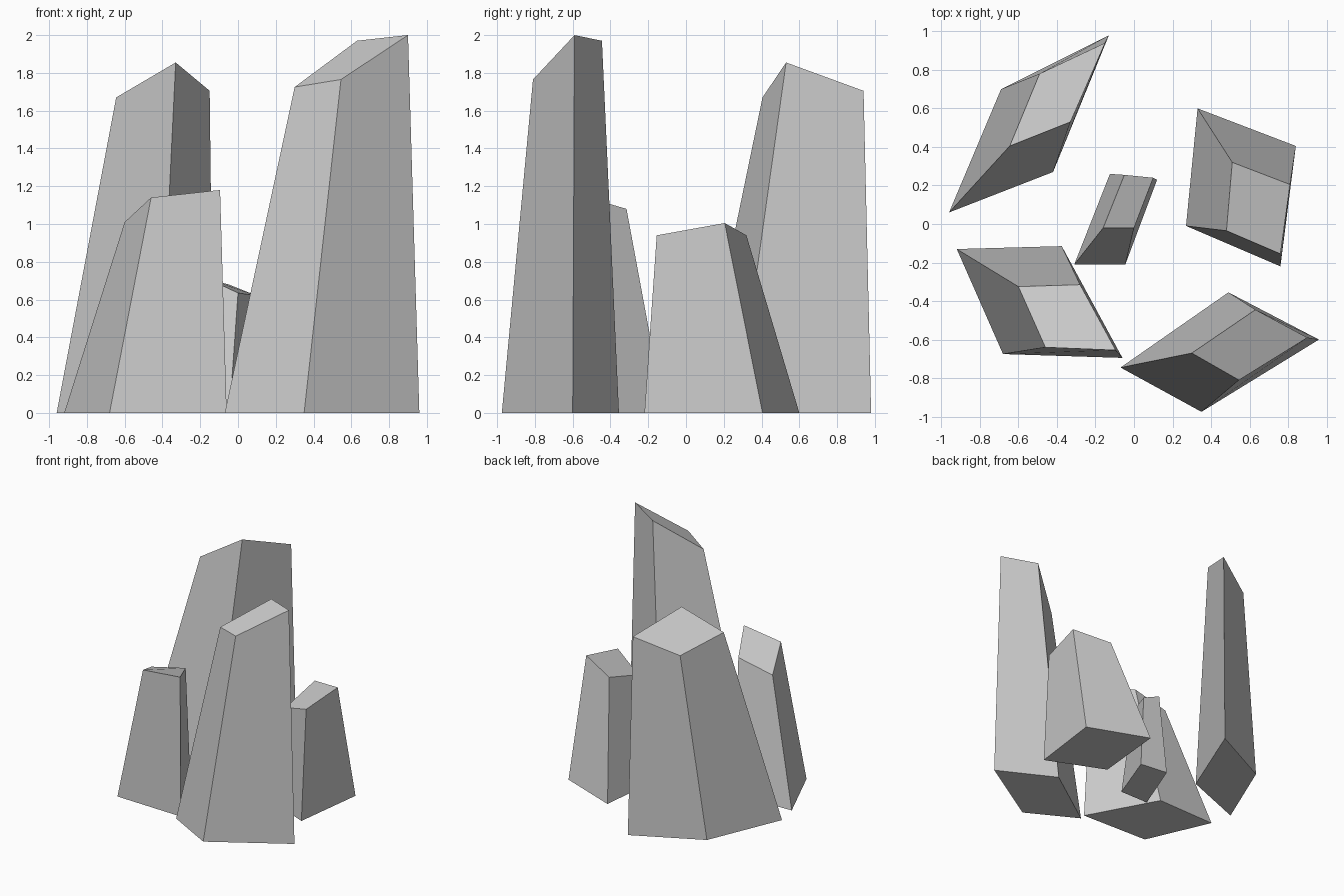
import bpy


def crystal(name, base, top):
    """Tapered four-sided block: base corners (x, y) on the ground, slanted top corners (x, y, z)."""
    verts = [(x, y, 0) for x, y in base] + top
    faces = [(3, 2, 1, 0), (4, 5, 6, 7)]
    faces += [(i, (i + 1) % 4, (i + 1) % 4 + 4, i + 4) for i in range(4)]
    mesh = bpy.data.meshes.new(name)
    mesh.from_pydata(verts, [], faces)
    obj = bpy.data.objects.new(name, mesh)
    bpy.context.collection.objects.link(obj)
    return obj


# Corners run counter-clockwise seen from above
crystal("back_left_crystal",
        [(-0.96, 0.06), (-0.42, 0.27), (-0.13, 0.98), (-0.69, 0.70)],
        [(-0.645, 0.405, 1.67), (-0.33, 0.53, 1.855), (-0.15, 0.94, 1.705), (-0.49, 0.78, 1.57)])

crystal("front_left_crystal",
        [(-0.68, -0.675), (-0.06, -0.695), (-0.375, -0.115), (-0.92, -0.13)],
        [(-0.46, -0.64, 1.14), (-0.095, -0.655, 1.18), (-0.28, -0.315, 1.08), (-0.60, -0.325, 1.01)])

crystal("small_centre_crystal",
        [(-0.31, -0.21), (-0.045, -0.21), (0.12, 0.23), (-0.125, 0.26)],
        [(-0.16, -0.02, 0.71), (0.0, -0.02, 0.635), (0.10, 0.24, 0.62), (-0.05, 0.255, 0.68)])

crystal("right_crystal",
        [(0.27, -0.01), (0.76, -0.22), (0.84, 0.405), (0.33, 0.60)],
        [(0.48, -0.035, 0.835), (0.76, -0.155, 0.94), (0.81, 0.205, 1.005), (0.51, 0.32, 0.94)])

crystal("front_right_crystal",
        [(-0.07, -0.745), (0.35, -0.975), (0.96, -0.60), (0.49, -0.355)],
        [(0.30, -0.67, 1.725), (0.545, -0.81, 1.765), (0.90, -0.59, 2.0), (0.63, -0.445, 1.97)])
